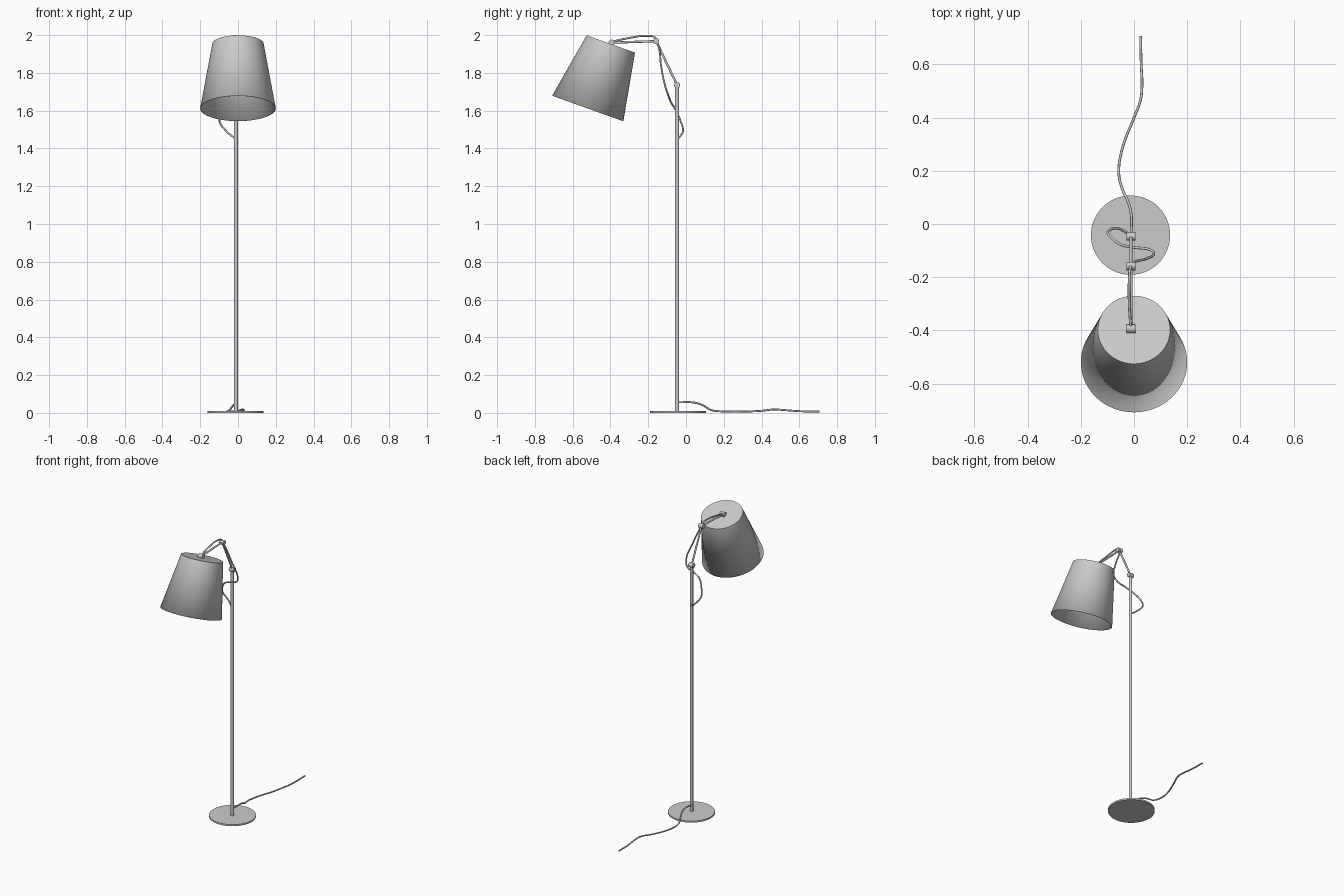
import bpy, bmesh, math
from mathutils import Vector, Matrix

if "Cube" in bpy.data.objects:
    bpy.data.objects.remove(bpy.data.objects["Cube"])

grey = bpy.data.materials.new("light grey")
grey.diffuse_color = (0.6, 0.6, 0.6, 1)
grey.use_nodes = True
grey.node_tree.nodes["Principled BSDF"].inputs["Base Color"].default_value = grey.diffuse_color


def finish(obj):
    """Apply the shared colour and smooth shading with sharp rims."""
    obj.data.materials.append(grey)
    bpy.ops.object.select_all(action='DESELECT')
    obj.select_set(True)
    bpy.context.view_layer.objects.active = obj
    bpy.ops.object.shade_smooth_by_angle(angle=math.radians(35))


def rod(name, a, b, r1, r2=None, sides=24, open_start=False, wall=0):
    """Cylinder or cone from point a to point b."""
    a, b = Vector(a), Vector(b)
    axis = b - a
    bm = bmesh.new()
    bmesh.ops.create_cone(bm, cap_ends=True, segments=sides, radius1=r1,
                          radius2=r1 if r2 is None else r2, depth=axis.length)
    if open_start:
        caps = [f for f in bm.faces if f.normal.z < -0.9]
        bmesh.ops.delete(bm, geom=caps, context='FACES_ONLY')
    turn = axis.to_track_quat('Z', 'Y').to_matrix().to_4x4()
    bm.transform(Matrix.Translation((a + b) / 2) @ turn)
    mesh = bpy.data.meshes.new(name)
    bm.to_mesh(mesh)
    bm.free()
    obj = bpy.data.objects.new(name, mesh)
    bpy.context.collection.objects.link(obj)
    finish(obj)
    if wall:
        mod = obj.modifiers.new("wall", 'SOLIDIFY')
        mod.thickness = wall
    return obj


def cord(name, points, radius=0.005):
    """Smooth round cable through the points."""
    curve = bpy.data.curves.new(name, 'CURVE')
    curve.dimensions = '3D'
    curve.bevel_depth = radius
    curve.bevel_resolution = 2
    curve.resolution_u = 8
    curve.use_fill_caps = True
    spline = curve.splines.new('BEZIER')
    spline.bezier_points.add(len(points) - 1)
    for p, co in zip(spline.bezier_points, points):
        p.co = co
        p.handle_left_type = p.handle_right_type = 'AUTO'
    obj = bpy.data.objects.new(name, curve)
    bpy.context.collection.objects.link(obj)
    curve.materials.append(grey)


X = -0.011
pole_top = (X, -0.047, 1.735)
elbow = (X, -0.158, 1.968)
shade_top = (X, -0.394, 1.96)

# Base plate and pole
rod("base", (-0.013, -0.042, 0), (-0.013, -0.042, 0.011), 0.149, sides=64)
rod("pole", (X, -0.047, 0.01), pole_top, 0.0105)

# Arms and their knuckle joints
rod("lower_arm", pole_top, elbow, 0.006)
rod("upper_arm", elbow, shade_top, 0.006)
for name, c in (("pole_joint", pole_top), ("elbow_joint", elbow),
                ("shade_joint", shade_top)):
    rod(name, (c[0] - 0.017, c[1], c[2]), (c[0] + 0.017, c[1], c[2]), 0.016)

# Tilted shade, open underneath
rod("shade", (0, -0.52, 1.612), (0, -0.398, 1.953), 0.2, 0.136,
    sides=72, open_start=True, wall=0.003)

# Cable along the arm, hanging in a loop to the pole
cord("arm_cord", [
    (-0.012, -0.394, 1.965), (-0.018, -0.3, 1.985), (-0.018, -0.21, 1.996),
    (-0.014, -0.165, 1.987), (0.0, -0.145, 1.94), (0.045, -0.131, 1.83),
    (0.075, -0.11, 1.73), (0.055, -0.095, 1.685), (0.0, -0.088, 1.665),
    (-0.05, -0.077, 1.64), (-0.085, -0.05, 1.595), (-0.098, -0.029, 1.545),
    (-0.065, -0.016, 1.495), (-0.035, -0.028, 1.468), (X, -0.045, 1.452)])

# Cable from the pole foot along the floor
cord("floor_cord", [
    (X, -0.045, 0.056), (X, 0.04, 0.055), (-0.025, 0.09, 0.04),
    (-0.045, 0.135, 0.015), (-0.057, 0.19, 0.008), (-0.045, 0.28, 0.007),
    (0.0, 0.4, 0.011), (0.024, 0.465, 0.018), (0.03, 0.52, 0.015),
    (0.027, 0.6, 0.009), (0.025, 0.707, 0.008)])
